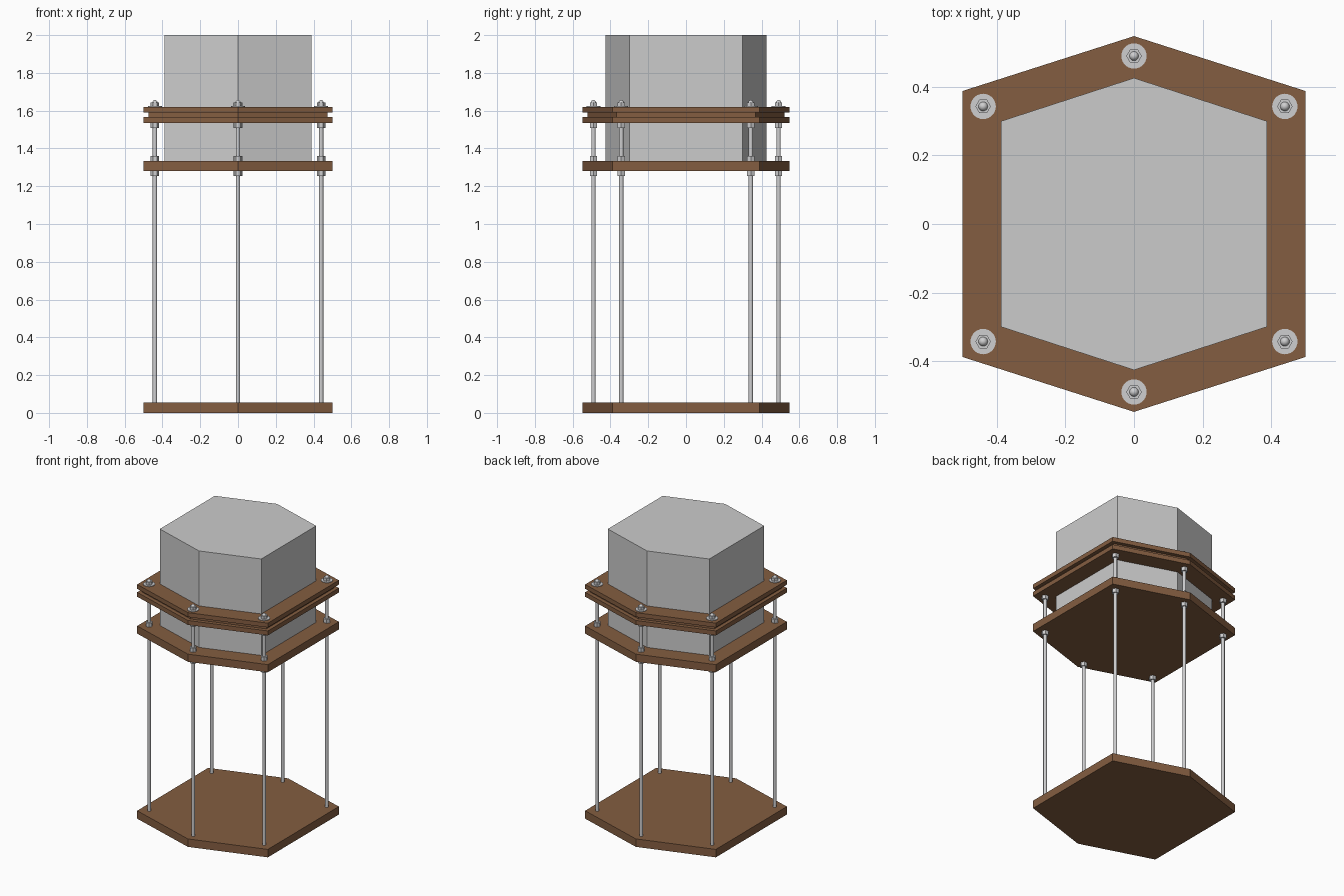
import bpy, bmesh, math

if "Cube" in bpy.data.objects:
    bpy.data.objects.remove(bpy.data.objects["Cube"])

def material(name, rgb):
    m = bpy.data.materials.new(name)
    m.diffuse_color = (*rgb, 1)
    m.use_nodes = True
    m.node_tree.nodes["Principled BSDF"].inputs["Base Color"].default_value = m.diffuse_color
    return m

WOOD = material("brown wood", (0.23, 0.11, 0.052))
GREY = material("light grey block", (0.60, 0.60, 0.60))
METAL = material("grey metal", (0.62, 0.62, 0.63))

def finish(bm, name, mat, smooth=False):
    bmesh.ops.recalc_face_normals(bm, faces=bm.faces)
    me = bpy.data.meshes.new(name)
    bm.to_mesh(me)
    bm.free()
    me.materials.append(mat)
    ob = bpy.data.objects.new(name, me)
    bpy.context.collection.objects.link(ob)
    if smooth:
        bpy.context.view_layer.objects.active = ob
        ob.select_set(True)
        bpy.ops.object.shade_smooth_by_angle(angle=math.radians(40))
        ob.select_set(False)
    return ob

def hexagon(w, tip, shoulder):
    return [(0, tip), (-w, shoulder), (-w, -shoulder), (0, -tip), (w, -shoulder), (w, shoulder)]

OUTER = hexagon(0.5, 0.548, 0.388)
INNER = hexagon(0.388, 0.426, 0.30)

def plate(name, outline, z0, z1, mat, hole=None):
    """Upright prism on an outline, optionally with a matching hole."""
    bm = bmesh.new()
    n = len(outline)
    ring = lambda pts, z: [bm.verts.new((x, y, z)) for x, y in pts]
    def band(a, b):
        for i in range(n):
            j = (i + 1) % n
            bm.faces.new((a[i], a[j], b[j], b[i]))
    lo, hi = ring(outline, z0), ring(outline, z1)
    band(lo, hi)
    if hole:
        hlo, hhi = ring(hole, z0), ring(hole, z1)
        band(hlo, hhi)
        band(lo, hlo)
        band(hi, hhi)
    else:
        bm.faces.new(lo)
        bm.faces.new(hi)
    return finish(bm, name, mat)

def turned(name, x, y, profile, sides, smooth=True):
    """Stack of (radius, z) rings around a vertical axis."""
    bm = bmesh.new()
    rings = [[bm.verts.new((x + r * math.cos(math.tau * i / sides),
                            y + r * math.sin(math.tau * i / sides), z))
              for i in range(sides)] for r, z in profile]
    for a, b in zip(rings, rings[1:]):
        for i in range(sides):
            j = (i + 1) % sides
            bm.faces.new((a[i], a[j], b[j], b[i]))
    bm.faces.new(rings[0])
    bm.faces.new(rings[-1])
    return finish(bm, name, METAL, smooth)

# Wooden plates
plate("base_plate", OUTER, 0, 0.055, WOOD)
plate("shelf_plate", OUTER, 1.28, 1.333, WOOD)
plate("clamp_plate_lower", OUTER, 1.535, 1.566, WOOD, INNER)
plate("clamp_spacer", [(x * 0.95, y * 0.95) for x, y in OUTER], 1.566, 1.59, WOOD, INNER)
plate("clamp_plate_upper", OUTER, 1.59, 1.62, WOOD, INNER)

# Block standing on the shelf
plate("block", INNER, 1.333, 2.0, GREY)

# Threaded rods with their nuts and washers
RODS = [(0, 0.49), (-0.44, 0.343), (-0.44, -0.343), (0, -0.49), (0.44, -0.343), (0.44, 0.343)]
NUTS = [("under_shelf", 1.253, 1.28), ("above_shelf", 1.333, 1.36),
        ("under_clamp", 1.509, 1.535), ("top", 1.624, 1.643)]
for k, (x, y) in enumerate(RODS, 1):
    dome = [(0.0135 * math.cos(a), 1.643 + 0.013 * math.sin(a))
            for a in (math.radians(d) for d in (0, 25, 50, 70, 85))]
    turned(f"rod_{k}", x, y, [(0.0115, 0.04), (0.0115, 1.643)] + dome, 20)
    turned(f"top_washer_{k}", x, y, [(0.037, 1.62), (0.037, 1.624)], 28)
    for label, z0, z1 in NUTS:
        turned(f"{label}_nut_{k}", x, y, [(0.0225, z0), (0.0225, z1)], 6, False)
